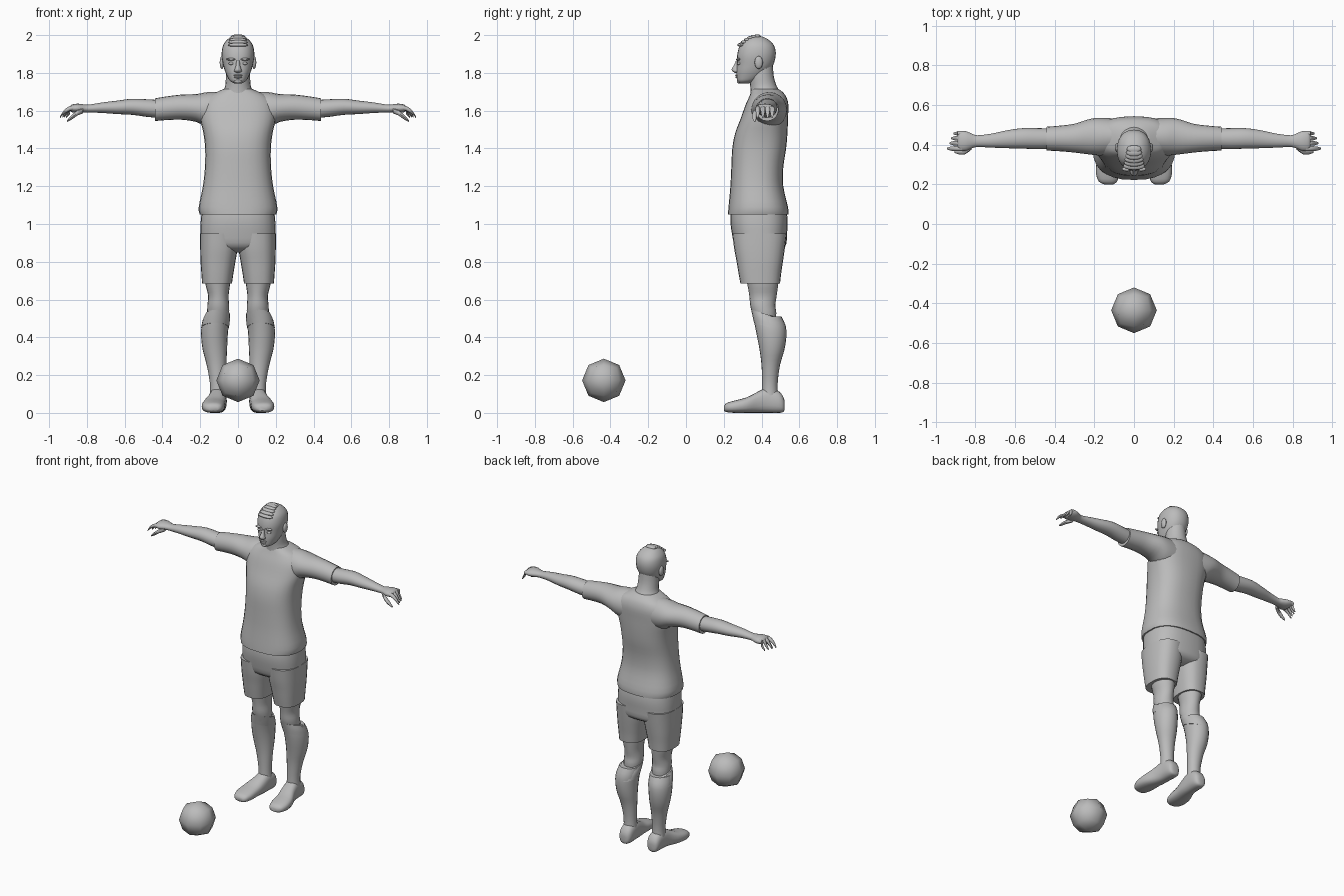
import bpy, bmesh, math
from mathutils import Vector

grey = bpy.data.materials.new("plain grey")
grey.diffuse_color = (0.5, 0.5, 0.5, 1)


def finish(bm, name, mirror=False, angle=50):
    bmesh.ops.recalc_face_normals(bm, faces=bm.faces)
    me = bpy.data.meshes.new(name)
    bm.to_mesh(me)
    bm.free()
    me.materials.append(grey)
    ob = bpy.data.objects.new(name, me)
    bpy.context.collection.objects.link(ob)
    bpy.context.view_layer.objects.active = ob
    ob.select_set(True)
    bpy.ops.object.shade_smooth_by_angle(angle=math.radians(angle))
    ob.select_set(False)
    if mirror:
        ob.modifiers.new("mirror", 'MIRROR').use_axis[0] = True
    return ob


def smooth_rows(rows, steps):
    """Catmull-Rom interpolation between key rows."""
    out = []
    for i in range(len(rows) - 1):
        a, b, c, d = (rows[max(i - 1, 0)], rows[i], rows[i + 1], rows[min(i + 2, len(rows) - 1)])
        for s in range(steps):
            t = s / steps
            out.append([0.5 * (2 * q + (r - p) * t + (2 * p - 5 * q + 4 * r - u) * t * t
                               + (3 * q - p - 3 * r + u) * t ** 3) for p, q, r, u in zip(a, b, c, d)])
    return out + [list(rows[-1])]


def loft(name, axis, rows, mirror=False, n=20, power=2.0, steps=3):
    """Skin rounded sections; each row is (position, min1, max1, min2, max2)."""
    bm = bmesh.new()
    rings = []
    for pos, a0, a1, b0, b1 in smooth_rows(rows, steps):
        ring = []
        for k in range(n):
            t = 2 * math.pi * k / n
            c, s = math.cos(t), math.sin(t)
            u = (a0 + a1) / 2 + (a1 - a0) / 2 * math.copysign(abs(c) ** (2 / power), c)
            v = (b0 + b1) / 2 + (b1 - b0) / 2 * math.copysign(abs(s) ** (2 / power), s)
            co = {'x': (pos, u, v), 'y': (u, pos, v), 'z': (u, v, pos)}[axis]
            ring.append(bm.verts.new(co))
        rings.append(ring)
    for r, q in zip(rings, rings[1:]):
        for k in range(n):
            bm.faces.new((r[k], r[(k + 1) % n], q[(k + 1) % n], q[k]))
    bm.faces.new(rings[0])
    bm.faces.new(rings[-1])
    return finish(bm, name, mirror)


def sym(rows):
    """Rows (z, half width, y0, y1) centred on x = 0."""
    return [(z, -w, w, a, b) for z, w, a, b in rows]


def blob(name, centre, size, mirror=False):
    bm = bmesh.new()
    bmesh.ops.create_uvsphere(bm, u_segments=12, v_segments=8, radius=1)
    for v in bm.verts:
        v.co = Vector(centre) + Vector(x * s for x, s in zip(v.co, size))
    return finish(bm, name, mirror, 180)


def finger(name, points, radius):
    """Tapered digit that follows a few points in x."""
    rows = [(x, y - r, y + r, z - r, z + r) for (x, y, z), r in
            zip(points, (radius, radius, radius * 0.85, radius * 0.35))]
    loft(name, 'x', rows, True, n=8, steps=2)


# Shirt
loft("shirt_body", 'z', sym([
    (1.05, .203, .222, .543), (1.09, .208, .225, .54), (1.2, .186, .235, .515), (1.3, .175, .24, .515),
    (1.4, .174, .245, .53), (1.48, .183, .26, .537), (1.56, .20, .29, .54), (1.63, .195, .315, .542),
    (1.675, .16, .335, .53), (1.70, .11, .345, .51), (1.715, .075, .35, .49)]), n=28, power=2.5)
loft("sleeve", 'x', [
    (.08, .35, .53, 1.50, 1.70), (.16, .345, .535, 1.51, 1.698), (.22, .35, .53, 1.54, 1.688),
    (.30, .36, .505, 1.552, 1.685), (.38, .367, .495, 1.55, 1.675), (.44, .37, .49, 1.545, 1.665)], True)

# Arms and hands
loft("arm", 'x', [
    (.40, .38, .48, 1.56, 1.655), (.48, .377, .483, 1.567, 1.66), (.56, .38, .483, 1.578, 1.663),
    (.64, .382, .472, 1.582, 1.653), (.72, .385, .455, 1.588, 1.643), (.79, .388, .447, 1.59, 1.632),
    (.82, .38, .457, 1.59, 1.634), (.85, .368, .468, 1.588, 1.637), (.88, .37, .466, 1.592, 1.632),
    (.89, .385, .45, 1.602, 1.622)], True)
for i, (y, reach) in enumerate([(.38, .942), (.407, .93), (.432, .922), (.456, .91)]):
    finger("finger_%d" % (i + 1), [(.865, y, 1.614), (.89, y, 1.612), (reach - .02, y, 1.592),
                                   (reach, y, 1.565)], .0125)
finger("thumb", [(.82, .388, 1.60), (.85, .366, 1.588), (.88, .362, 1.565), (.905, .364, 1.545)], .014)

# Shorts
loft("shorts_hips", 'z', sym([
    (.85, .08, .32, .46), (.88, .188, .262, .525), (.95, .199, .243, .535), (1.02, .197, .235, .538),
    (1.08, .19, .24, .53)]), n=28, power=2.6)
loft("shorts_leg", 'z', [
    (.685, .032, .19, .288, .498), (.74, .024, .194, .278, .504), (.80, .014, .198, .268, .513),
    (.87, .003, .2, .255, .523), (.95, .003, .2, .245, .533)], True, n=24, power=2.5)

# Legs, socks and shoes
loft("leg", 'z', [
    (.48, .055, .16, .365, .475), (.53, .047, .163, .35, .478), (.57, .047, .162, .34, .473),
    (.62, .05, .158, .335, .48), (.68, .042, .172, .325, .488), (.75, .035, .18, .31, .495)], True)
loft("sock", 'z', [
    (.07, .062, .15, .40, .49), (.15, .065, .148, .403, .485), (.25, .062, .165, .40, .497),
    (.33, .058, .186, .39, .52), (.40, .055, .195, .377, .531), (.46, .05, .193, .365, .528),
    (.51, .046, .18, .355, .505)], True)
cuff = loft("sock_cuff", 'z', [
    (.465, .048, .195, .36, .531), (.50, .043, .187, .352, .515), (.53, .043, .172, .345, .49)], True)
for v in cuff.data.vertices:  # cuff slopes down towards the back
    v.co.z -= (v.co.y - .40) * .3
loft("shoe", 'y', [
    (.2, .105, .15, .012, .035), (.215, .085, .178, .004, .052), (.26, .072, .192, 0, .066),
    (.32, .068, .186, 0, .082), (.38, .062, .163, 0, .112), (.43, .06, .152, 0, .132),
    (.49, .06, .148, 0, .115), (.515, .072, .138, .005, .085), (.522, .09, .12, .02, .06)],
    True, power=2.5)

# Neck and head
loft("neck", 'z', sym([
    (1.64, .10, .34, .515), (1.69, .085, .342, .502), (1.73, .068, .34, .48), (1.78, .064, .335, .465),
    (1.84, .06, .33, .46)]))
loft("head", 'z', sym([
    (1.745, .022, .283, .335), (1.757, .042, .272, .37), (1.78, .056, .268, .41), (1.81, .069, .267, .44),
    (1.845, .079, .27, .463), (1.885, .086, .27, .474), (1.92, .085, .276, .474), (1.95, .077, .288, .463),
    (1.975, .058, .308, .438), (1.99, .036, .335, .41), (1.996, .01, .36, .385)]), n=24, power=2.2)
loft("nose", 'z', sym([
    (1.80, .008, .258, .285), (1.808, .02, .246, .285), (1.82, .017, .241, .285),
    (1.84, .011, .253, .285), (1.865, .009, .264, .285)]), n=10)
blob("ear", (.085, .385, 1.855), (.012, .022, .034), True)
blob("brow", (.036, .277, 1.872), (.026, .012, .007), True)
blob("eye", (.035, .281, 1.85), (.015, .01, .008), True)
blob("upper_lip", (0, .269, 1.787), (.024, .009, .005))
blob("lower_lip", (0, .27, 1.777), (.02, .009, .006))
blob("chin", (0, .281, 1.756), (.022, .012, .012))

# Hair: overlapping ridges swept over the crown
for i in range(6):
    t = i / 5
    blob("hair_ridge_%d" % (i + 1), (0, .292 + .085 * t, 1.948 + .045 * math.sin(t * math.pi / 2)),
         (.055 - .018 * t, .02, .011))

# Ball: coarse sphere made from a subdivided cube
bm = bmesh.new()
bmesh.ops.create_cube(bm, size=2)
bmesh.ops.subdivide_edges(bm, edges=bm.edges[:], cuts=1, use_grid_fill=True)
for v in bm.verts:
    v.co = v.co.normalized() * .115 + Vector((0, -.435, .172))
finish(bm, "ball", angle=60)
